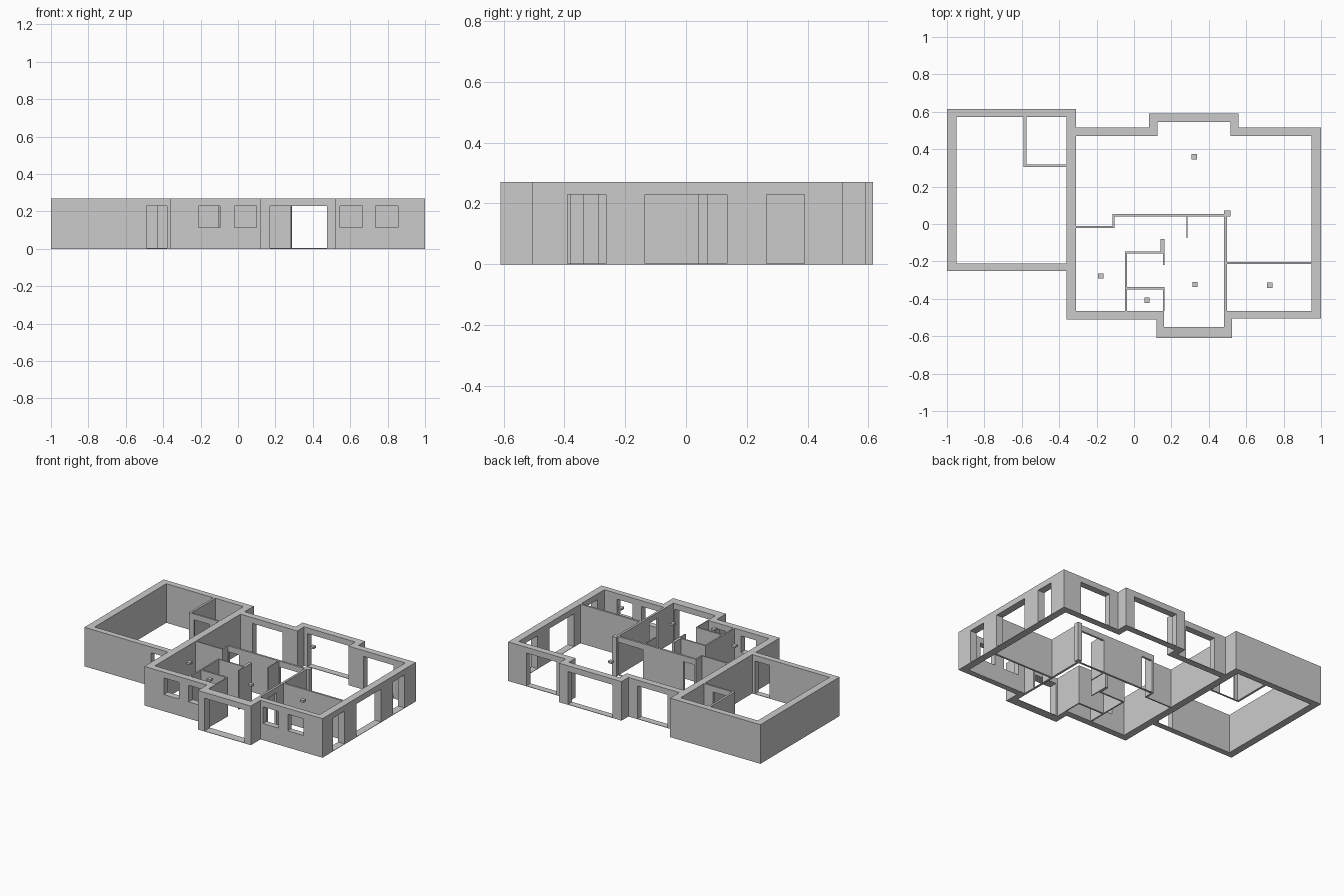
import bpy, bmesh

if "Cube" in bpy.data.objects:
    bpy.data.objects.remove(bpy.data.objects["Cube"])

H, HEAD, SILL, LIP = 0.27, 0.23, 0.115, 0.003


def prism(name, outlines, z0, z1):
    """Extrude one or more closed plan outlines from z0 to z1."""
    bm = bmesh.new()
    for pts in outlines:
        face = bm.faces.new([bm.verts.new((x, y, z0)) for x, y in pts])
        top = bmesh.ops.extrude_face_region(bm, geom=[face])["geom"]
        bmesh.ops.translate(bm, vec=(0, 0, z1 - z0),
                            verts=[v for v in top if isinstance(v, bmesh.types.BMVert)])
    bmesh.ops.recalc_face_normals(bm, faces=bm.faces)
    mesh = bpy.data.meshes.new(name)
    bm.to_mesh(mesh)
    bm.free()
    ob = bpy.data.objects.new(name, mesh)
    bpy.context.collection.objects.link(ob)
    return ob


def rect(x0, x1, y0, y1):
    return [(x0, y0), (x1, y0), (x1, y1), (x0, y1)]


def cut(ob, outlines, z0, z1):
    """Subtract prisms from an object and discard the cutter."""
    cutter = prism("cutter", outlines, z0, z1)
    cutter.hide_render = True
    mod = ob.modifiers.new("cut", "BOOLEAN")
    mod.operation, mod.solver, mod.object = "DIFFERENCE", "EXACT", cutter
    bpy.context.view_layer.objects.active = ob
    bpy.ops.object.modifier_apply(modifier=mod.name)
    bpy.data.objects.remove(cutter)


# Outer walls: building outline minus garage and house interiors
outer = [(-1, -.25), (-.36, -.25), (-.36, -.51), (.12, -.51), (.12, -.61), (.525, -.61),
         (.525, -.505), (1, -.505), (1, .515), (.56, .515), (.56, .59), (.08, .59),
         (.08, .515), (-.31, .515), (-.31, .615), (-1, .615)]
house = [(-.31, -.465), (.16, -.465), (.16, -.55), (.485, -.55), (.485, -.465), (.95, -.465),
         (.95, .47), (.515, .47), (.515, .545), (.125, .545), (.125, .47), (-.31, .47)]
shell = prism("outer_walls", [outer], 0, H)
cut(shell, [rect(-.95, -.36, -.21, .573), house], -.1, H + .1)

# Door openings (thin threshold left at the bottom)
cut(shell, [
    rect(-.49, -.38, -.3, -.15),                                 # garage door
    rect(.17, .475, -.7, -.54),                                  # front porch
    rect(-.22, .01, .44, .54), rect(.15, .49, .53, .65),         # back
    rect(.63, .86, .44, .54),
    rect(.92, 1.05, -.39, -.263), rect(.92, 1.05, -.135, .135),  # right side
    rect(.92, 1.05, .265, .39)], LIP, HEAD)

# Front windows
cut(shell, [rect(x0, x1, -.55, -.44) for x0, x1 in
            ((-.21, -.095), (-.02, .10), (.545, .665), (.735, .855))], SILL, HEAD)

# Garage closet with doorway
closet = prism("closet_walls", [[(-.59, .305), (-.36, .305), (-.36, .317), (-.575, .317),
                                 (-.575, .573), (-.59, .573)]], 0, H)
cut(closet, [rect(-.55, -.43, .28, .34)], LIP, HEAD)

# Long hall wall stepping across the house, ending in a post and the study side wall
hall = prism("hall_wall", [[(-.31, -.021), (-.105, -.021), (-.105, .04), (.28, .04),
                            (.28, -.075), (.287, -.075), (.287, .04), (.482, .04),
                            (.482, -.55), (.497, -.55), (.497, .04), (.515, .04),
                            (.515, .073), (.482, .073), (.482, .054), (-.115, .054),
                            (-.115, -.012), (-.31, -.012)]], 0, H)
cut(hall, [rect(-.1, -.02, .02, .08), rect(.29, .478, .02, .09),
           rect(.46, .52, -.38, -.29)], LIP, HEAD)

# Room divider on the right
prism("study_back_wall", [rect(.497, .95, -.215, -.202)], 0, H)

# Bathroom walls
prism("bathroom_walls", [[(-.047, -.465), (-.037, -.465), (-.037, -.35), (.155, -.35),
                          (.155, -.465), (.162, -.465), (.162, -.338), (-.037, -.338),
                          (-.037, -.157), (.155, -.157), (.155, -.22), (.162, -.22),
                          (.162, -.08), (.143, -.08), (.143, -.147), (-.047, -.147)]], 0, H)

# Ceiling lights
for i, (x, y) in enumerate([(.322, .36), (-.178, -.278), (.07, -.408),
                            (.326, -.323), (.726, -.328)]):
    r = .014
    prism(f"ceiling_light_{i + 1}", [rect(x - r, x + r, y - r, y + r)], .248, .262)
